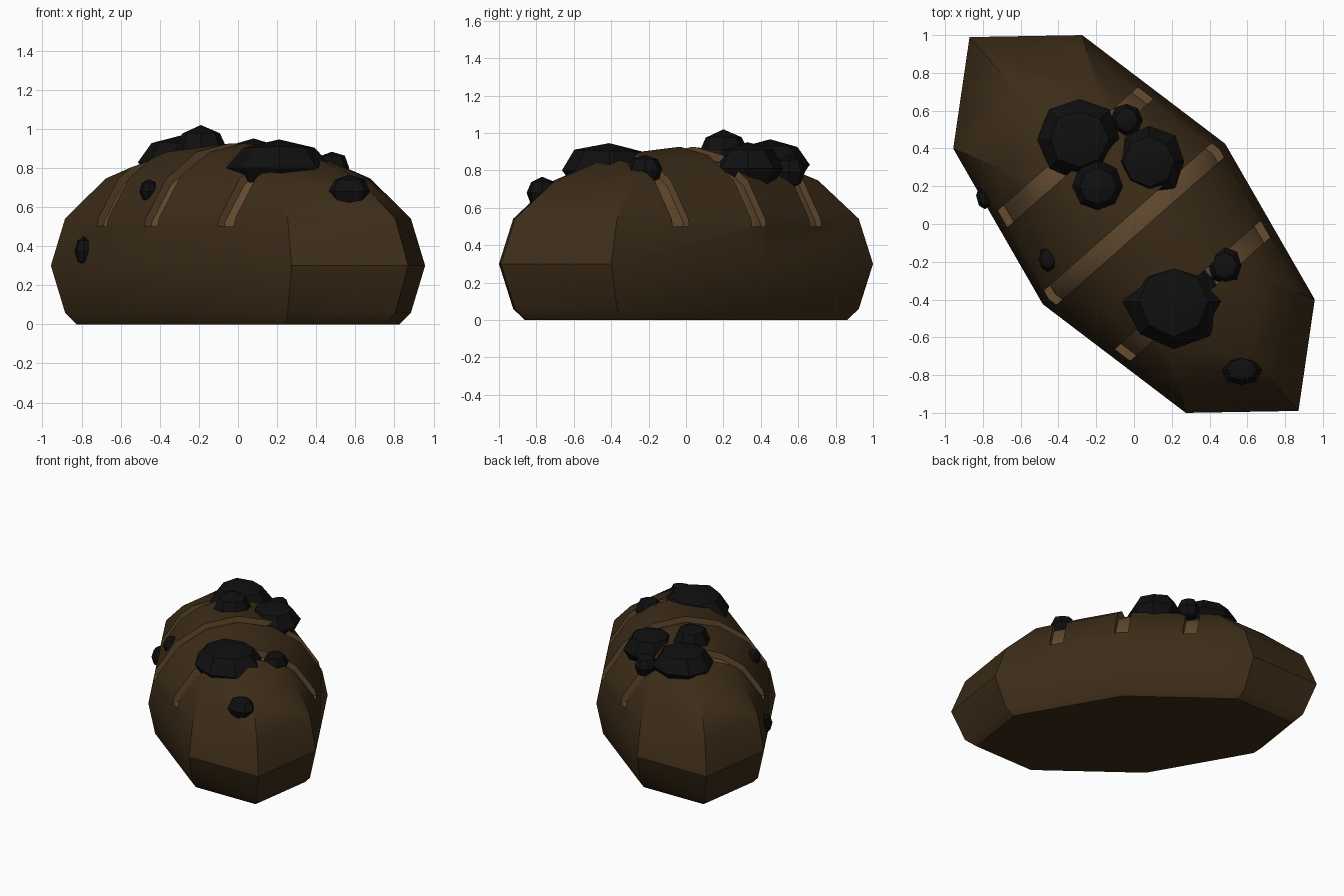
import bpy, bmesh, math, random
from mathutils import Matrix, Vector

if "Cube" in bpy.data.objects:
    bpy.data.objects.remove(bpy.data.objects["Cube"])

random.seed(4)
YAW = math.atan2(-0.75, 0.66)          # loaf runs diagonally
LONG, WIDE, TALL, MID = 1.318, 0.643, 0.63, 0.3


def material(name, rgb):
    m = bpy.data.materials.new(name)
    m.diffuse_color = (*rgb, 1)
    m.use_nodes = True
    m.node_tree.nodes["Principled BSDF"].inputs["Base Color"].default_value = m.diffuse_color
    return m


crust = material("crust", (0.045, 0.025, 0.009))
crumb = material("crumb", (0.13, 0.072, 0.03))
char = material("char", (0.005, 0.005, 0.005))


def add_object(name, bm, mats, index=0):
    for f in bm.faces:
        f.material_index = index
    bmesh.ops.recalc_face_normals(bm, faces=bm.faces)
    me = bpy.data.meshes.new(name)
    bm.to_mesh(me)
    bm.free()
    for m in mats:
        me.materials.append(m)
    ob = bpy.data.objects.new(name, me)
    bpy.context.collection.objects.link(ob)
    return ob


def ellipsoid(k=1.0):
    bm = bmesh.new()
    bmesh.ops.create_uvsphere(bm, u_segments=8, v_segments=8, radius=1)
    bmesh.ops.scale(bm, vec=(LONG * k, WIDE * k, TALL * k), verts=bm.verts)
    bmesh.ops.translate(bm, vec=(0, 0, MID), verts=bm.verts)
    return bm


def subtract(ob, cutter):
    mod = ob.modifiers.new("cut", 'BOOLEAN')
    mod.operation, mod.solver, mod.object = 'DIFFERENCE', 'EXACT', cutter
    bpy.context.view_layer.update()
    deps = bpy.context.evaluated_depsgraph_get()
    me = bpy.data.meshes.new_from_object(ob.evaluated_get(deps))
    ob.modifiers.clear()
    ob.data = me
    bpy.data.objects.remove(cutter)


def smooth(ob):
    bpy.ops.object.select_all(action='DESELECT')
    ob.select_set(True)
    bpy.context.view_layer.objects.active = ob
    bpy.ops.object.shade_smooth_by_angle(angle=math.radians(30))


# Loaf body: eight-sided dome with a flat base
bm = ellipsoid()
cut = bmesh.ops.bisect_plane(bm, geom=bm.verts[:] + bm.edges[:] + bm.faces[:],
                             plane_co=(0, 0, 0), plane_no=(0, 0, 1), clear_inner=True)
bmesh.ops.contextual_create(bm, geom=[e for e in cut['geom_cut']
                                      if isinstance(e, bmesh.types.BMEdge)])
loaf = add_object("loaf", bm, [crust, crumb])

# Three slashes: slabs hollowed by a smaller loaf, then cut from the crust
bm = bmesh.new()
for x in (-0.48, 0, 0.48):
    bmesh.ops.create_cube(bm, size=1, matrix=Matrix.Translation((x, 0, 1.0))
                          @ Matrix.Diagonal((0.1, 2, 1, 1)))
slashes = add_object("slash_cutter", bm, [crust, crumb], 1)
subtract(slashes, add_object("core", ellipsoid(0.93), [crust, crumb], 1))
subtract(loaf, slashes)
loaf.data.transform(Matrix.Rotation(YAW, 4, 'Z'))
smooth(loaf)

# Charred lumps: centre, then radii
lumps = [
    ((-0.29, 0.45, 0.83), (0.22, 0.215, 0.14)),
    ((0.08, 0.33, 0.81), (0.19, 0.19, 0.14)),
    ((-0.19, 0.20, 0.88), (0.14, 0.14, 0.14)),
    ((-0.04, 0.55, 0.79), (0.085, 0.09, 0.09)),
    ((0.21, -0.41, 0.80), (0.265, 0.255, 0.15)),
    ((0.48, -0.22, 0.80), (0.09, 0.1, 0.085)),
    ((0.57, -0.77, 0.68), (0.11, 0.085, 0.085)),
    ((-0.455, -0.185, 0.68), (0.05, 0.07, 0.06)),
    ((-0.79, 0.15, 0.375), (0.045, 0.075, 0.075)),
]
for i, (pos, rad) in enumerate(lumps):
    bm = bmesh.new()
    bmesh.ops.create_uvsphere(bm, u_segments=8, v_segments=4, radius=1)
    for v in bm.verts:
        v.co *= random.uniform(0.95, 1.04)
        v.co = Vector(a * b + c for a, b, c in zip(v.co, rad, pos))
    smooth(add_object(f"charred_lump_{i + 1}", bm, [char]))
